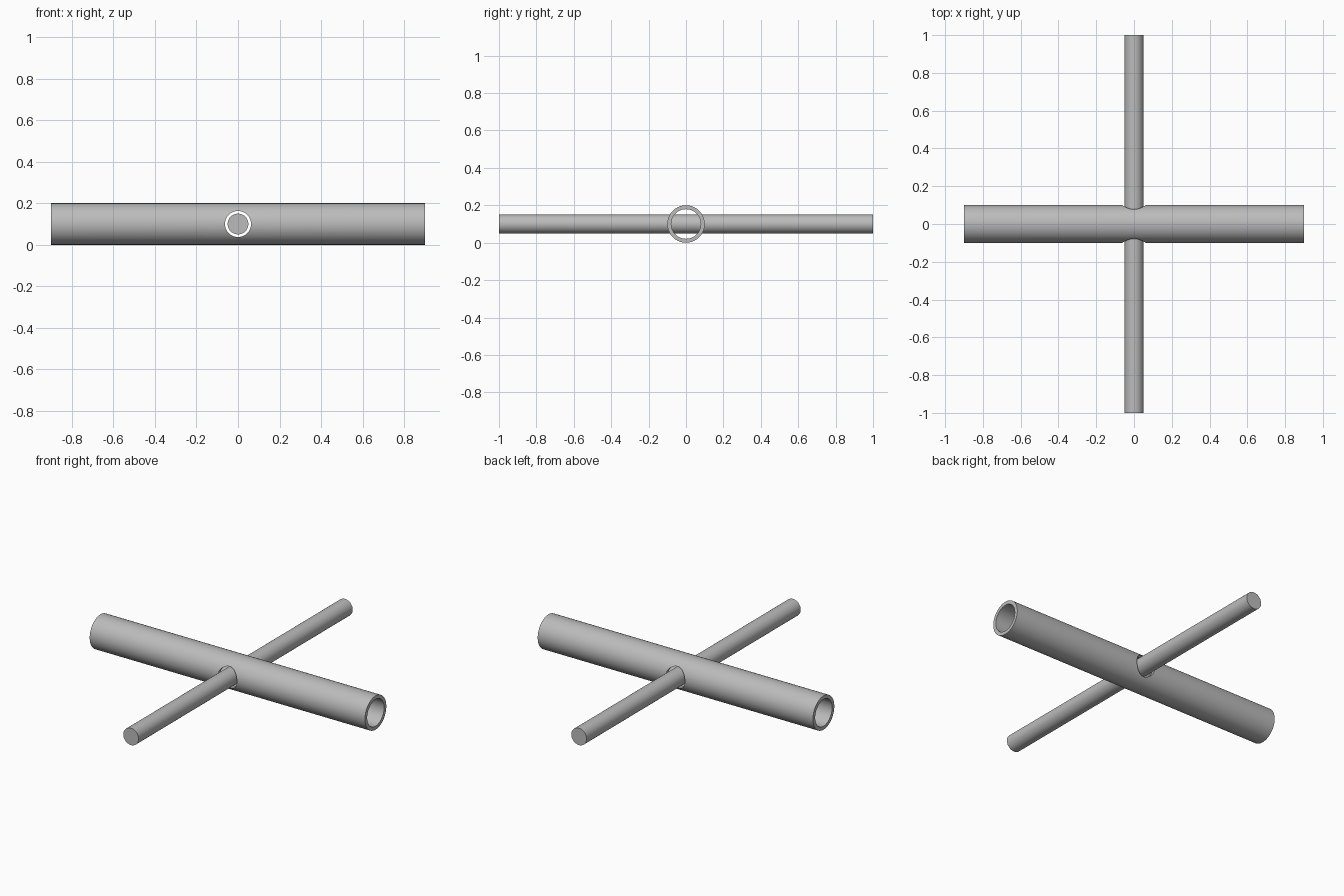
import bpy
from math import pi, radians

cube = bpy.data.objects.get("Cube")
if cube:
    bpy.data.objects.remove(cube, do_unlink=True)

AXIS_HEIGHT = 0.1
SIDES = 64

steel = bpy.data.materials.new("plain_grey")
steel.use_nodes = True
GREY = (0.5, 0.5, 0.5, 1)
steel.diffuse_color = GREY
steel.node_tree.nodes["Principled BSDF"].inputs["Base Color"].default_value = GREY


def cylinder(name, radius, length, axis):
    """Round bar along x or y, centred on the shared axis height."""
    rotation = (0, pi / 2, 0) if axis == "x" else (pi / 2, 0, 0)
    bpy.ops.mesh.primitive_cylinder_add(
        vertices=SIDES, radius=radius, depth=length,
        location=(0, 0, AXIS_HEIGHT), rotation=rotation)
    obj = bpy.context.object
    obj.name = name
    obj.data.materials.append(steel)
    return obj


def cut(target, cutter):
    """Subtract the cutter from the target and discard it."""
    mod = target.modifiers.new("cut", "BOOLEAN")
    mod.operation = "DIFFERENCE"
    mod.solver = "EXACT"
    mod.object = cutter
    bpy.ops.object.select_all(action="DESELECT")
    target.select_set(True)
    bpy.context.view_layer.objects.active = target
    bpy.ops.object.modifier_apply(modifier=mod.name)
    bpy.data.objects.remove(cutter, do_unlink=True)


def smooth(obj):
    bpy.ops.object.select_all(action="DESELECT")
    obj.select_set(True)
    bpy.context.view_layer.objects.active = obj
    bpy.ops.object.shade_smooth_by_angle(angle=radians(30))


# Hollow tube with a clearance hole through both walls
tube = cylinder("tube", 0.1, 1.8, "x")
cut(tube, cylinder("bore_cutter", 0.079, 2.2, "x"))
cut(tube, cylinder("cross_hole_cutter", 0.0625, 0.6, "y"))
smooth(tube)

# Solid rod passing freely through the hole
rod = cylinder("cross_rod", 0.05, 2.0, "y")
smooth(rod)
